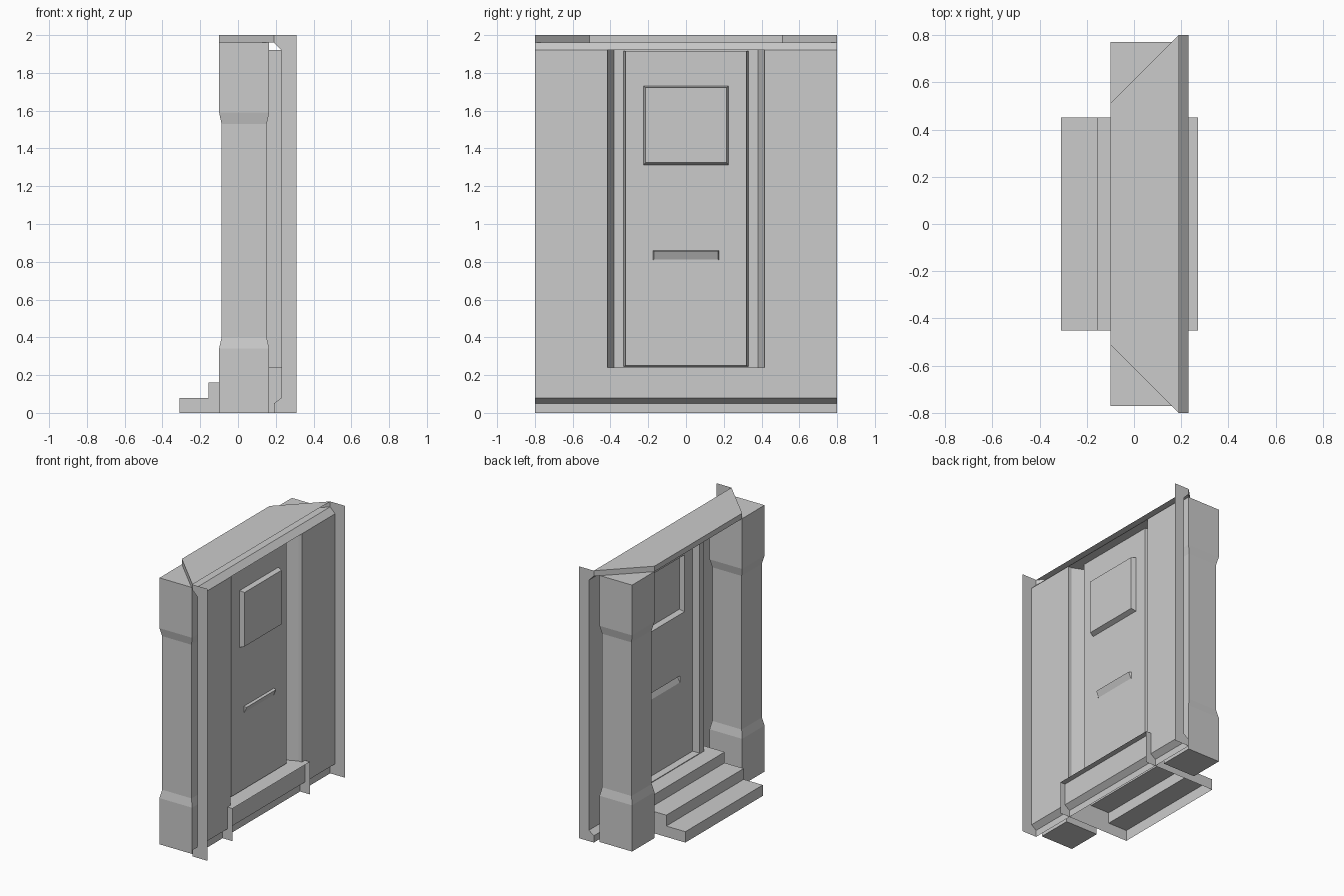
import bpy, bmesh

if "Cube" in bpy.data.objects:
    bpy.data.objects.remove(bpy.data.objects["Cube"])


def build(name, faces):
    """Make an object from polygons given as coordinate lists."""
    bm = bmesh.new()
    for f in faces:
        bm.faces.new([bm.verts.new(p) for p in f])
    bmesh.ops.remove_doubles(bm, verts=bm.verts, dist=1e-4)
    bmesh.ops.dissolve_degenerate(bm, edges=bm.edges, dist=1e-4)
    bmesh.ops.recalc_face_normals(bm, faces=bm.faces)
    me = bpy.data.meshes.new(name)
    bm.to_mesh(me)
    bm.free()
    ob = bpy.data.objects.new(name, me)
    bpy.context.collection.objects.link(ob)
    return ob


def rect(hy, z0, z1, x):
    return [(x, -hy, z0), (x, hy, z0), (x, hy, z1), (x, -hy, z1)]


def bridge(loops, cap_start=False, cap_end=False):
    """Quads joining successive closed loops."""
    faces = []
    for a, b in zip(loops, loops[1:]):
        n = len(a)
        faces += [[a[i], a[(i + 1) % n], b[(i + 1) % n], b[i]] for i in range(n)]
    if cap_start:
        faces.append(loops[0])
    if cap_end:
        faces.append(loops[-1])
    return faces


def strip(profile, y0, y1):
    """Sweep an open (x, z) profile along y."""
    return [[(a[0], y0, a[1]), (b[0], y0, b[1]), (b[0], y1, b[1]), (a[0], y1, a[1])]
            for a, b in zip(profile, profile[1:])]


# Wall skin with door opening, open at the back
lower = [(.19, 0), (.19, .05), (.23, .08), (.23, .24)]
upper = [(.23, 1.92), (.19, 1.96)]
wall = []
for y0, y1 in ((-.8, -.415), (-.415, .415), (.415, .8)):
    wall += strip(lower, y0, y1) + strip(upper, y0, y1)
    if y0 != -.415:
        wall += strip([lower[-1], upper[0]], y0, y1)
build("wall", wall)

# End flanges closing the wall sides
outline = lower + upper + [(.19, 2), (.31, 2), (.31, 0)]
for s, side in ((-1, "front"), (1, "back")):
    build("wall_flange_" + side, [[(x, s * .8, z) for x, z in outline]])

# Door frame: sides step outward, then in to the door leaf
build("door_frame", bridge([rect(.415, .24, 1.92, .23), rect(.415, .24, 1.92, .20),
                            rect(.38, .24, 1.92, .12), rect(.345, .24, 1.92, .12),
                            rect(.33, .245, 1.917, .12), rect(.32, .25, 1.915, .17)]))

# Door leaf: panel grid with window and letter slot pockets
ys = [-.32, -.24, -.175, .175, .24, .32]
zs = [.25, .81, .86, 1.30, 1.745, 1.915]
D = .17
leaf = []
for y0, y1 in zip(ys, ys[1:]):
    for z0, z1 in zip(zs, zs[1:]):
        window = z0 == 1.30 and abs(y0 + y1) < .45
        slot = z0 == .81 and y0 == -.175
        if not (window or slot):
            leaf.append([(D, y0, z0), (D, y1, z0), (D, y1, z1), (D, y0, z1)])
leaf += bridge([rect(.24, 1.30, 1.745, D), rect(.225, 1.312, 1.73, D),
                rect(.215, 1.325, 1.722, D + .035)], cap_end=True)
leaf += bridge([rect(.175, .81, .86, D),
                [(D, -.17, .812), (D, .17, .812), (D + .02, .17, .856), (D + .02, -.17, .856)]],
               cap_end=True)
build("door_leaf", leaf)

# Steps: hollow stair with side plates, open below and behind
stair = [(-.31, 0), (-.31, .08), (-.155, .08), (-.155, .16), (0, .16), (0, .24), (.27, .24)]
steps = strip(stair, -.45, .45)
for y in (-.45, .45):
    steps.append([(x, y, z) for x, z in stair + [(.27, 0)]])
build("steps", steps)

# Pillars with wider base and head
for s, side in ((-1, "front"), (1, "back")):
    loops = []
    for z, i in ((0, 0), (.34, 0), (.40, .013), (1.53, .013), (1.59, 0), (1.96, 0)):
        x0, x1, y0, y1 = -.1 + i, .165 - i, s * (.51 + i), s * (.77 - i)
        loops.append([(x0, y0, z), (x1, y0, z), (x1, y1, z), (x0, y1, z)])
    build("pillar_" + side, bridge(loops, True, True))

# Canopy slab, mitred at the ends and open at the back
plan = [(.19, -.8), (-.1, -.51), (-.1, .51), (.19, .8)]
canopy = [[(x, y, z) for x, y in plan] for z in (1.96, 2)]
for a, b in zip(plan, plan[1:]):
    canopy.append([(*a, 1.96), (*b, 1.96), (*b, 2), (*a, 2)])
build("canopy", canopy)
